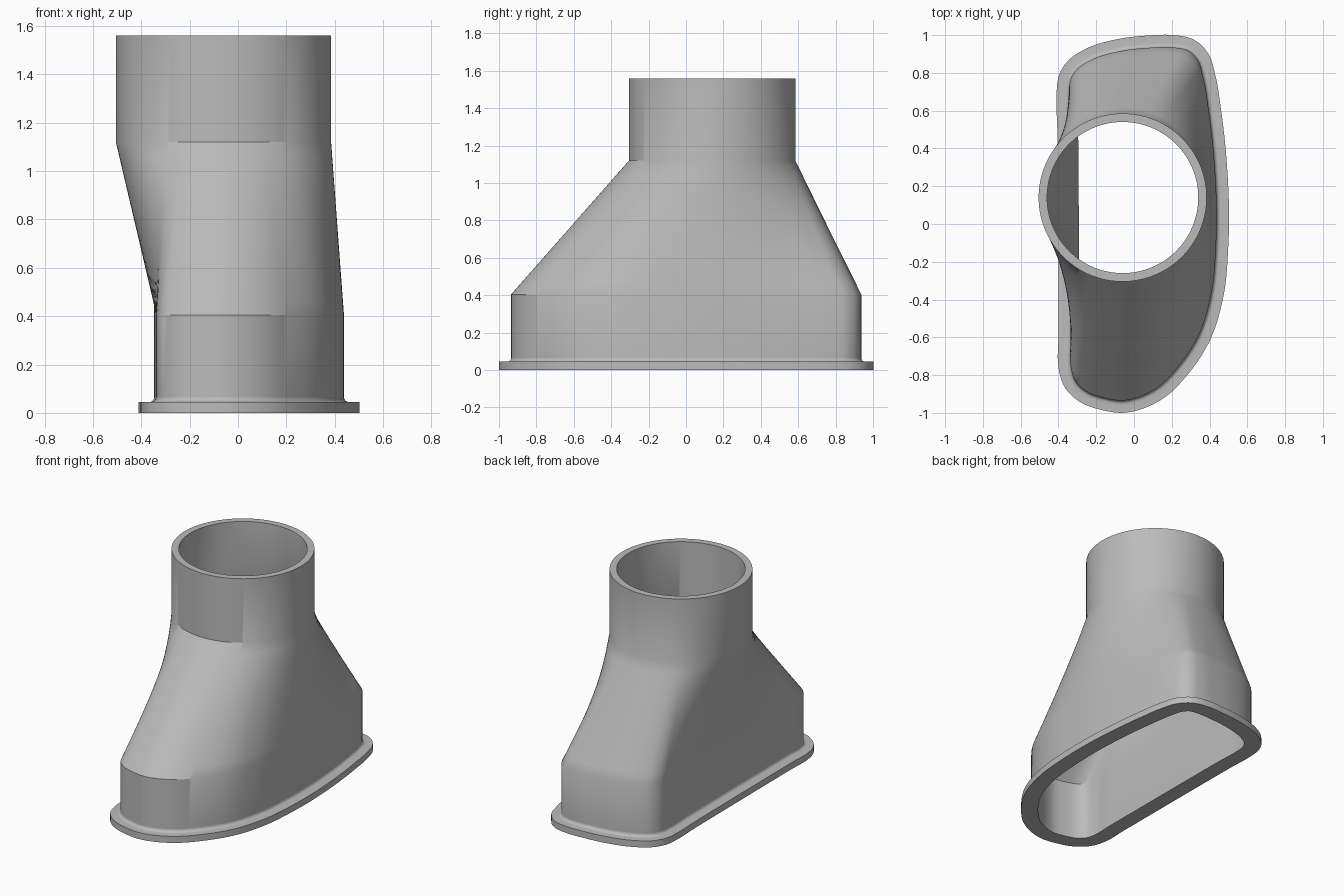
import bpy, bmesh, math
from mathutils import Vector
from mathutils.geometry import interpolate_bezier

if "Cube" in bpy.data.objects:
    bpy.data.objects.remove(bpy.data.objects["Cube"])

N = 192                     # points around every ring
LIP, WALL = 0.065, 0.045    # flange overhang, wall thickness
CENTRE, RADIUS = Vector((-0.06, 0.14)), 0.445
FLANGE_Z, FOOT_Z, LOFT_Z, COLLAR_Z, TOP_Z = 0.045, 0.065, 0.405, 1.12, 1.56

# Flange outline, counter-clockwise from the front
OUTLINE = [Vector(p) for p in (
    (-.065, -1), (.055, -.975), (.16, -.92), (.29, -.79), (.405, -.61), (.47, -.4),
    (.5, -.1), (.49, .34), (.46, .61), (.43, .79), (.395, .9), (.32, .975),
    (.21, 1), (.08, .998), (-.08, .98), (-.26, .925), (-.35, .865), (-.4, .78),
    (-.41, .69), (-.406, .5), (-.402, 0), (-.4, -.6), (-.4, -.76), (-.37, -.86),
    (-.29, -.94), (-.17, -.985))]


def smooth_loop(pts):
    """Closed curve through the points."""
    tangents = []
    for i, p in enumerate(pts):
        a, b = p - pts[i - 1], pts[(i + 1) % len(pts)] - p
        tangents.append((a / a.length_squared + b / b.length_squared).normalized())
    loop = []
    for i, p in enumerate(pts):
        j = (i + 1) % len(pts)
        h = (pts[j] - p).length / 3
        loop += interpolate_bezier(p, p + tangents[i] * h,
                                   pts[j] - tangents[j] * h, pts[j], 25)[:-1]
    return [Vector(p[:2]) for p in loop]


def resample(pts, n):
    """Evenly spaced points along a closed loop."""
    closed = pts + [pts[0]]
    lengths = [(b - a).length for a, b in zip(closed, closed[1:])]
    step, out, seg, start = sum(lengths) / n, [], 0, 0.0
    for k in range(n):
        while seg < len(lengths) - 1 and start + lengths[seg] < k * step:
            start += lengths[seg]
            seg += 1
        out.append(closed[seg].lerp(closed[seg + 1], (k * step - start) / lengths[seg]))
    return out


def offset(pts, d):
    """Move a loop outward by d."""
    out = []
    for i, p in enumerate(pts):
        t = (pts[(i + 1) % len(pts)] - pts[i - 1]).normalized()
        out.append(p + Vector((t.y, -t.x)) * d)
    return out


def circle(r):
    angles = [2 * math.pi * i / N - math.pi / 2 for i in range(N)]
    return [CENTRE + Vector((math.cos(a), math.sin(a))) * r for a in angles]


def loft(low, high, steps=12):
    """Rings blending from the long base shape to the round collar."""
    return [([a.lerp(b, k / steps) for a, b in zip(low, high)],
             LOFT_Z + (COLLAR_Z - LOFT_Z) * k / steps) for k in range(steps + 1)]


def skin(name, rings, material):
    """Join consecutive rings with quads."""
    bm = bmesh.new()
    rows = [[bm.verts.new((p.x, p.y, z)) for p in pts] for pts, z in rings]
    for low, high in zip(rows, rows[1:]):
        for i in range(N):
            j = (i + 1) % N
            bm.faces.new((low[i], low[j], high[j], high[i]))
    mesh = bpy.data.meshes.new(name)
    bm.to_mesh(mesh)
    bm.free()
    mesh.materials.append(material)
    obj = bpy.data.objects.new(name, mesh)
    bpy.context.collection.objects.link(obj)
    bpy.ops.object.select_all(action='DESELECT')
    obj.select_set(True)
    bpy.context.view_layer.objects.active = obj
    bpy.ops.object.shade_smooth_by_angle(angle=math.radians(30))


grey = bpy.data.materials.new("plain grey")
grey.use_nodes = True
colour = (0.5, 0.5, 0.5, 1)
grey.diffuse_color = colour
grey.node_tree.nodes["Principled BSDF"].inputs["Base Color"].default_value = colour

# Shared cross-sections
flange = resample(smooth_loop(OUTLINE), N)
body = resample(offset(flange, -LIP), N)
lip = offset(body, LIP)
bore = offset(body, -WALL)
pipe, pipe_bore = circle(RADIUS), circle(RADIUS - WALL)

# Flat base flange with a small fillet up to the body
fillet_r = FOOT_Z - FLANGE_Z
fillet = []
for k in range(6):
    a = math.pi / 2 * k / 5
    fillet.append((offset(body, fillet_r * (1 - math.sin(a))),
                   FOOT_Z - fillet_r * math.cos(a)))
skin("base_flange", [(bore, FOOT_Z), (bore, 0), (lip, 0), (lip, FLANGE_Z)] + fillet, grey)

# Hollow duct: straight foot, loft to the round collar, rim and matching bore
outside = [(body, FOOT_Z)] + loft(body, pipe) + [(pipe, TOP_Z)]
inside = [(bore, FOOT_Z)] + loft(bore, pipe_bore) + [(pipe_bore, TOP_Z)]
skin("duct_body", outside + inside[::-1], grey)
